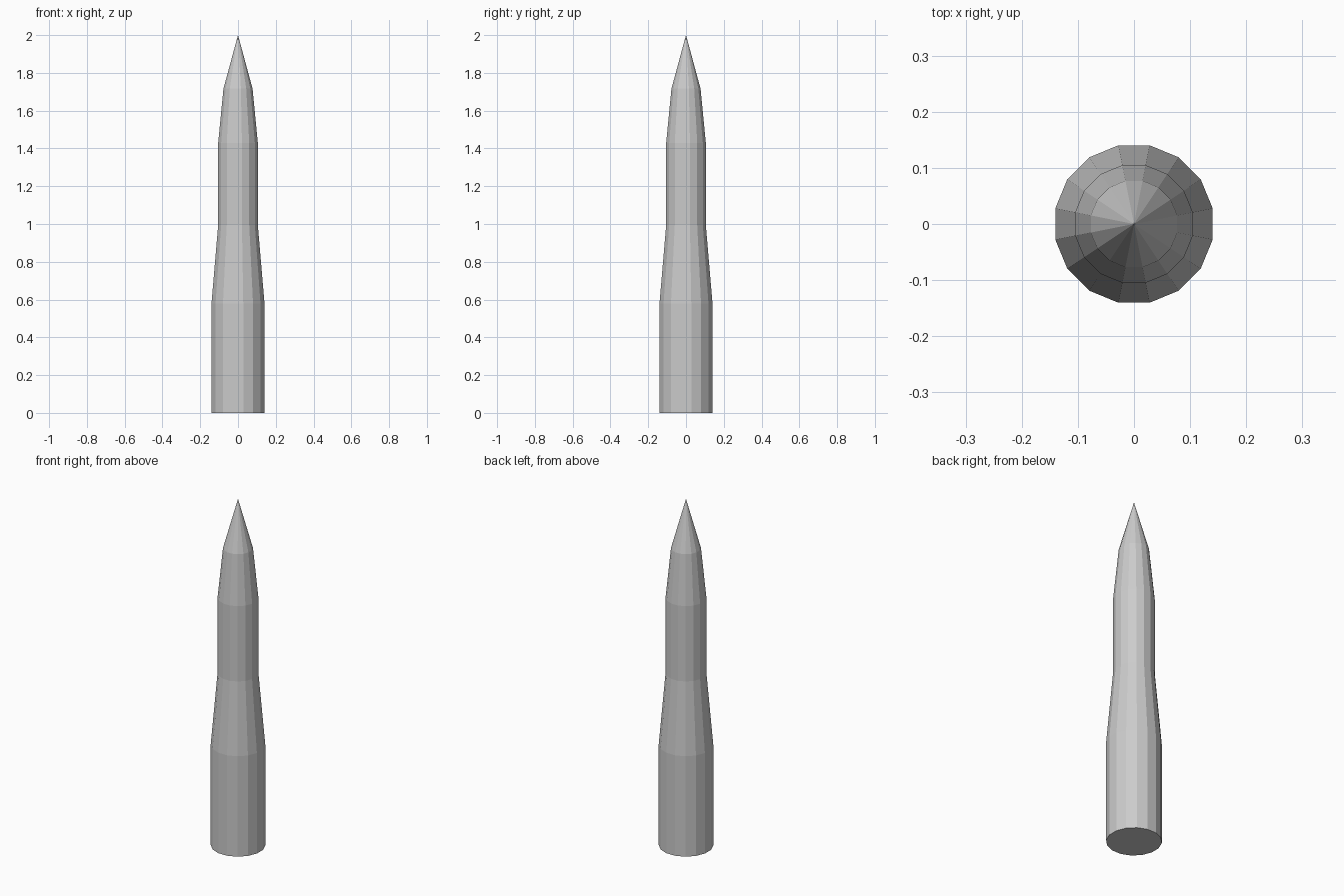
import bpy
import bmesh
from math import cos, sin, pi

if "Cube" in bpy.data.objects:
    bpy.data.objects.remove(bpy.data.objects["Cube"])

SIDES = 16
# Profile from base to shoulder: (radius, height)
PROFILE = [(0.143, 0.0), (0.143, 0.58), (0.107, 0.995), (0.107, 1.43), (0.0785, 1.717)]
TIP_HEIGHT = 2.0


def ring(bm, radius, z):
    """One level of the body, turned half a step so flats face the axes."""
    angles = [2 * pi * (i + 0.5) / SIDES for i in range(SIDES)]
    return [bm.verts.new((radius * cos(a), radius * sin(a), z)) for a in angles]


bm = bmesh.new()
rings = [ring(bm, r, z) for r, z in PROFILE]

# Flat base
bm.faces.new(rings[0][::-1])

# Tapered body walls
for low, high in zip(rings, rings[1:]):
    for i in range(SIDES):
        j = (i + 1) % SIDES
        bm.faces.new((low[i], low[j], high[j], high[i]))

# Pointed nose
tip = bm.verts.new((0, 0, TIP_HEIGHT))
for i in range(SIDES):
    bm.faces.new((rings[-1][i], rings[-1][(i + 1) % SIDES], tip))

mesh = bpy.data.meshes.new("pointed_body")
bm.to_mesh(mesh)
bm.free()
bpy.context.collection.objects.link(bpy.data.objects.new("pointed_body", mesh))
